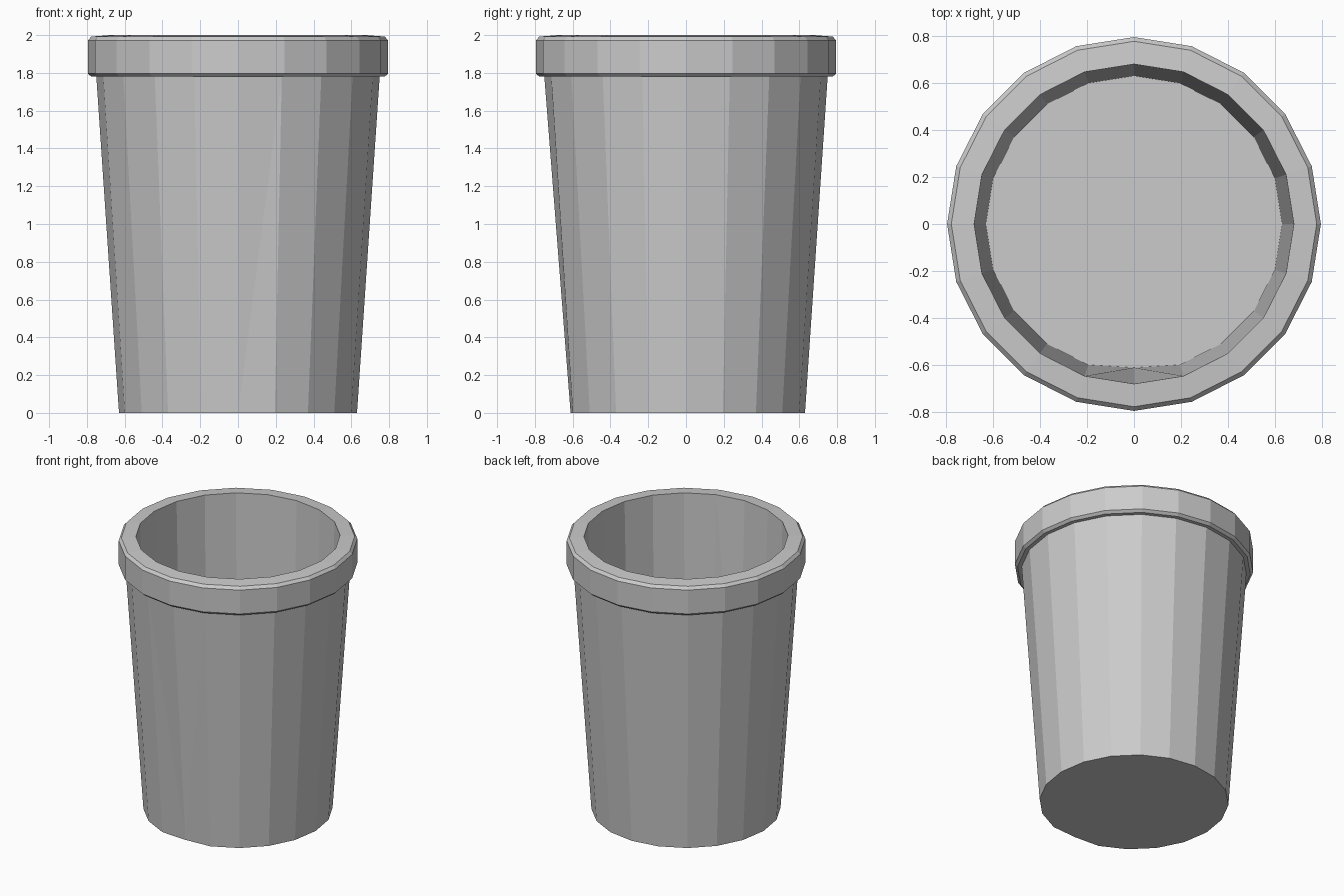
import bpy, bmesh
from math import cos, sin, tau

if "Cube" in bpy.data.objects:
    bpy.data.objects.remove(bpy.data.objects["Cube"])

SIDES = 20
# radius, height: base ring, outer wall, bevelled rim, inner lip (then back to the base ring)
PROFILE = [(0.63, 0.0), (0.75, 1.78), (0.777, 1.78), (0.795, 1.797),
           (0.795, 1.972), (0.777, 1.992), (0.68, 2.0)]

bm = bmesh.new()
rings = [[bm.verts.new((r * cos(tau * i / SIDES), r * sin(tau * i / SIDES), z))
          for i in range(SIDES)] for r, z in PROFILE]

# Slightly dented base vertex at the front
front = SIDES * 3 // 4
rings[0][front].co.y = -0.611

# Walls and rim; the last band is the inner wall, tapering to meet the base
for k, low in enumerate(rings):
    high = rings[(k + 1) % len(rings)]
    for i in range(SIDES):
        j = (i + 1) % SIDES
        quad = (low[i], low[j], high[j], high[i])
        if k in (0, len(rings) - 1) and front in (i, j):
            # fold the dented panels from the dent to the far upper corner
            dent = 0 if k == 0 else 2
            start = dent if front == i else dent + 1
            if k != 0 :
                start = 3 if front == i else 2
            q = quad[start:] + quad[:start]
            bm.faces.new((q[0], q[1], q[2]))
            bm.faces.new((q[0], q[2], q[3]))
        else:
            bm.faces.new(quad)

# Floor
bm.faces.new(list(reversed(rings[0])))

mesh = bpy.data.meshes.new("cup")
bm.to_mesh(mesh)
bm.free()
cup = bpy.data.objects.new("cup", mesh)
bpy.context.collection.objects.link(cup)
